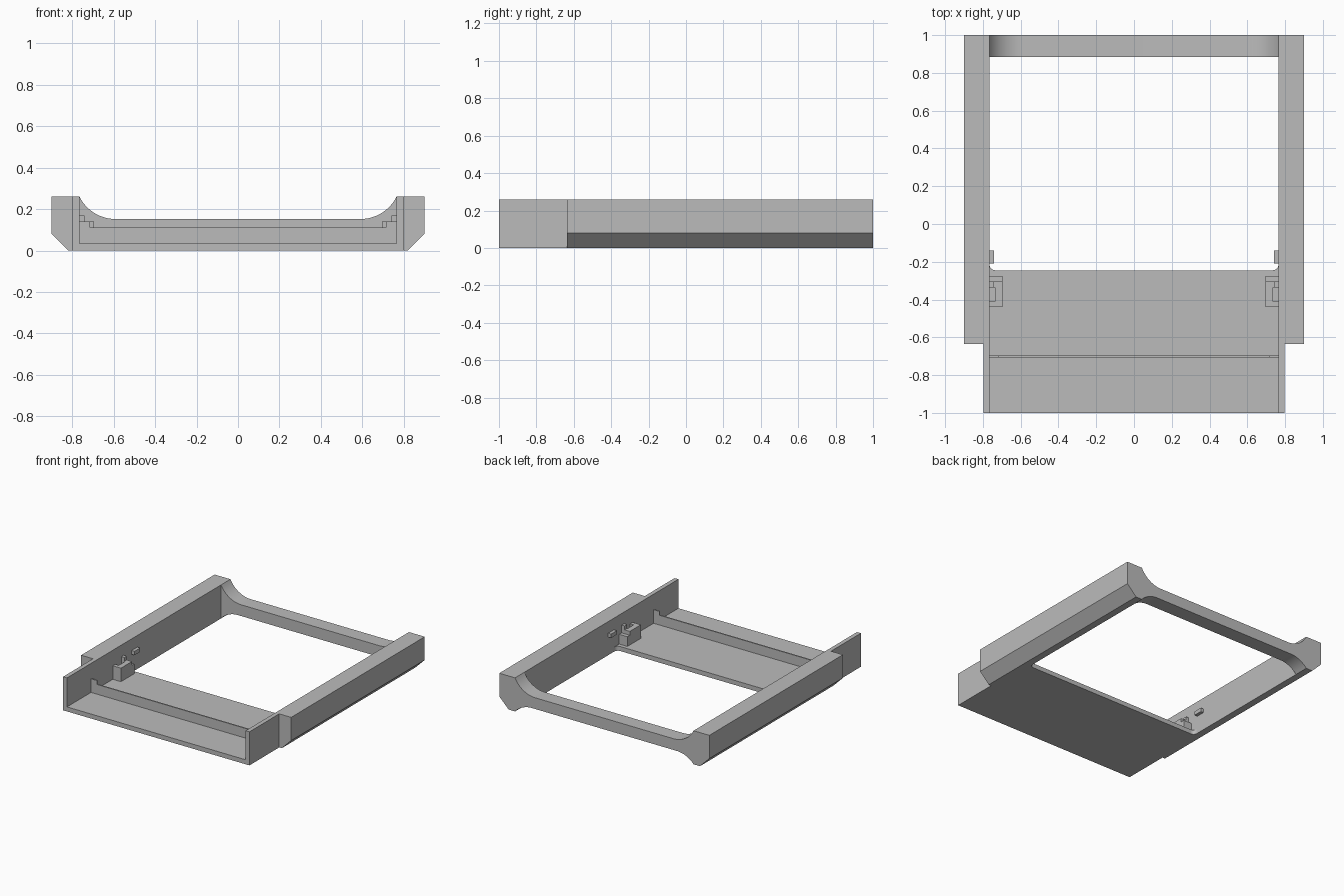
import bpy, bmesh, math
from mathutils import Vector

if "Cube" in bpy.data.objects:
    bpy.data.objects.remove(bpy.data.objects["Cube"], do_unlink=True)

grey = bpy.data.materials.new("plain grey")
grey.use_nodes = True
colour = (0.5, 0.5, 0.5, 1)
grey.diffuse_color = colour
grey.node_tree.nodes["Principled BSDF"].inputs["Base Color"].default_value = colour


def prism(name, outline, start, depth, axis="y"):
    """Extrude an outline: (x, z) along y, or (x, y) along z."""
    bm = bmesh.new()
    place = (lambda a, b: (a, start, b)) if axis == "y" else (lambda a, b: (a, b, start))
    push = Vector((0, depth, 0)) if axis == "y" else Vector((0, 0, depth))
    face = bm.faces.new([bm.verts.new(place(a, b)) for a, b in outline])
    grown = bmesh.ops.extrude_face_region(bm, geom=[face])["geom"]
    bmesh.ops.translate(bm, vec=push, verts=[v for v in grown if isinstance(v, bmesh.types.BMVert)])
    bmesh.ops.recalc_face_normals(bm, faces=bm.faces)
    mesh = bpy.data.meshes.new(name)
    bm.to_mesh(mesh)
    bm.free()
    mesh.materials.append(grey)
    obj = bpy.data.objects.new(name, mesh)
    bpy.context.collection.objects.link(obj)
    return obj


def box(name, x, y, z):
    outline = [(x[0], z[0]), (x[1], z[0]), (x[1], z[1]), (x[0], z[1])]
    return prism(name, outline, y[0], y[1] - y[0])


def mirror(obj):
    obj.modifiers.new("Mirror", "MIRROR")
    return obj


def smooth(obj):
    bpy.ops.object.select_all(action="DESELECT")
    obj.select_set(True)
    bpy.context.view_layer.objects.active = obj
    bpy.ops.object.shade_smooth_by_angle(angle=math.radians(25))


INNER, OUTER, TOP, FLOOR = 0.765, 0.9, 0.26, 0.035

# Side rails with a chamfered outer bottom edge, and thin cheeks at the front
rail = [(INNER, 0), (0.82, 0), (OUTER, 0.08), (OUTER, TOP), (INNER, TOP)]
mirror(prism("side_rail", rail, -0.635, 1.635))
mirror(box("front_cheek", (INNER, 0.798), (-1, -0.635), (0, TOP)))

# Floor plate with rounded inside corners at its back edge
box("floor_plate", (-INNER, INNER), (-1, -0.245), (0, FLOOR))
r = 0.03
fillet = [(INNER, -0.245)]
for i in range(7):
    a = math.radians(15 * i)
    fillet.append((INNER - r + r * math.sin(a), -0.245 + r - r * math.cos(a)))
corner = mirror(prism("floor_corner", fillet, 0, FLOOR, "z"))
smooth(corner)

# Thin cross rib with a raised tab at each end
box("cross_rib", (-INNER, INNER), (-0.706, -0.696), (FLOOR, 0.11))
mirror(box("rib_tab", (0.715, INNER), (-0.706, -0.696), (0.11, 0.14)))


# Rear crossbar, flaring into the rails above and below
def flare(z_mid, z_end, radius):
    rise = abs(z_end - z_mid)
    sign = 1 if z_end > z_mid else -1
    sweep = math.acos(1 - rise / radius)
    x0 = INNER - radius * math.sin(sweep)
    return [(x0 + radius * math.sin(sweep * i / 12),
             z_mid + sign * radius * (1 - math.cos(sweep * i / 12))) for i in range(13)]


upper = flare(0.152, TOP, 0.194)
lower = flare(0.065, 0, 0.194)
right_half = lower + upper[::-1]
bar = right_half + [(-x, z) for x, z in reversed(right_half)]
smooth(prism("rear_crossbar", bar, 0.885, 0.115))

# Latch blocks beside the rails: base, L-shaped rim and stepped stop
mirror(box("latch_base", (0.695, INNER), (-0.44, -0.275), (FLOOR, 0.11)))
rim = [(INNER, -0.44), (0.695, -0.44), (0.695, -0.305), (INNER, -0.305),
       (INNER, -0.335), (0.735, -0.335), (0.735, -0.41), (INNER, -0.41)]
mirror(prism("latch_rim", rim, 0.11, 0.03, "z"))
mirror(box("latch_stop", (0.74, INNER), (-0.335, -0.305), (0.14, 0.17)))

# Small keeper pegs on the inner rail faces
mirror(box("keeper_peg", (0.74, INNER), (-0.21, -0.14), (0.14, 0.17)))
